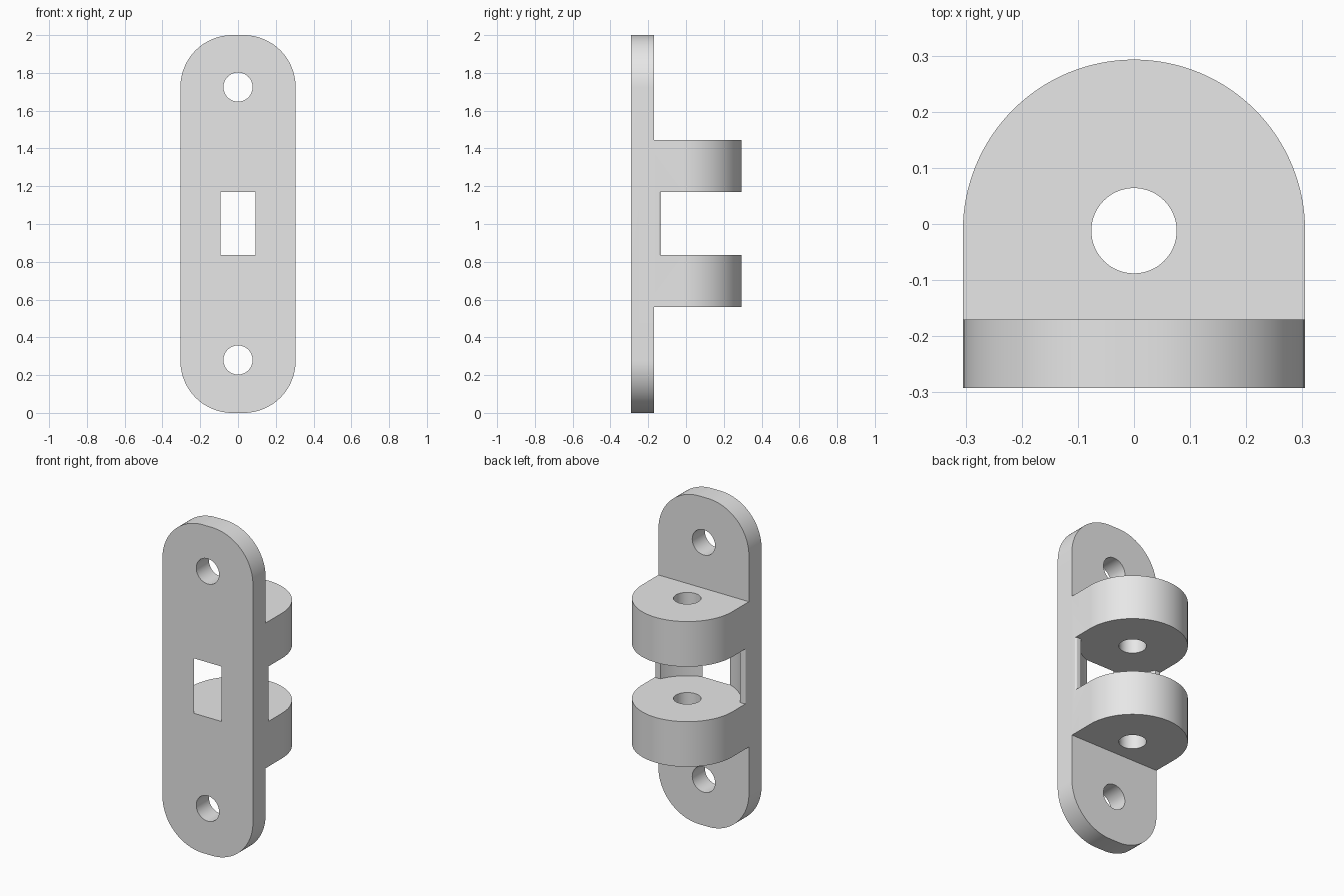
import bpy, bmesh, math
from mathutils import Matrix

if "Cube" in bpy.data.objects:
    bpy.data.objects.remove(bpy.data.objects["Cube"], do_unlink=True)

W = 0.305                      # half width
FRONT, BACK = -0.292, -0.17    # plate faces
PIN_Y, PIN_R = -0.012, 0.076   # hinge pin axis and hole radius
GAP = (0.835, 1.17)            # space between the lugs

grey = bpy.data.materials.new("plain_grey")
grey.use_nodes = True
grey.diffuse_color = (0.8, 0.8, 0.8, 1)
grey.node_tree.nodes["Principled BSDF"].inputs["Base Color"].default_value = (0.8, 0.8, 0.8, 1)


def arc(cx, cy, r, start, end, n):
    angles = [math.radians(start + (end - start) * i / n) for i in range(n + 1)]
    return [(cx + r * math.cos(a), cy + r * math.sin(a)) for a in angles]


def circle(cx, cy, r, n=64):
    return arc(cx, cy, r, 0, 360, n)[:-1]


def prism(name, outline, low, high, upright=False):
    """Extrude an outline along z, or along y when upright (outline is then x, z)."""
    bm = bmesh.new()
    face = bm.faces.new([bm.verts.new((x, y, low)) for x, y in outline])
    side = bmesh.ops.extrude_face_region(bm, geom=[face])["geom"]
    moved = [v for v in side if isinstance(v, bmesh.types.BMVert)]
    bmesh.ops.translate(bm, verts=moved, vec=(0, 0, high - low))
    if upright:
        swap = Matrix(((1, 0, 0, 0), (0, 0, 1, 0), (0, 1, 0, 0), (0, 0, 0, 1)))
        bmesh.ops.transform(bm, matrix=swap, verts=bm.verts)
    bmesh.ops.recalc_face_normals(bm, faces=bm.faces)
    mesh = bpy.data.meshes.new(name)
    bm.to_mesh(mesh)
    bm.free()
    obj = bpy.data.objects.new(name, mesh)
    mesh.materials.append(grey)
    bpy.context.collection.objects.link(obj)
    return obj


def combine(target, tool, operation):
    mod = target.modifiers.new(tool.name, "BOOLEAN")
    mod.operation, mod.solver, mod.object = operation, "EXACT", tool
    bpy.context.view_layer.objects.active = target
    bpy.ops.object.modifier_apply(modifier=mod.name)
    bpy.data.objects.remove(tool, do_unlink=True)


# Mounting plate with rounded corners
R = 0.275
c = W - R
outline = (arc(c, 2 - R, R, 0, 90, 24) + arc(-c, 2 - R, R, 90, 180, 24)
           + arc(-c, R, R, 180, 270, 24) + arc(c, R, R, 270, 360, 24))
bracket = prism("hinge_bracket", outline, FRONT, BACK, upright=True)

# Round-ended knuckle block that becomes the two lugs
knuckle = [(-W, -0.23), (W, -0.23)] + arc(0, PIN_Y, W, 0, 180, 64)
combine(bracket, prism("lugs", knuckle, 0.56, 1.445), "UNION")

# Gap between the lugs, leaving a small rounded ridge on each side
f = 0.01
ridge = -0.135
gap = ([(W + 0.1, 0.4), (-W - 0.1, 0.4), (-W - 0.1, ridge - f)]
       + arc(-W + f, ridge - f, f, 180, 90, 8)
       + arc(W - f, ridge - f, f, 90, 0, 8) + [(W + 0.1, ridge - f)])
combine(bracket, prism("lug_gap", gap, *GAP), "DIFFERENCE")

# Round clearance that breaks through the front as a window
combine(bracket, prism("clearance", circle(0, PIN_Y, 0.295, 128), *GAP), "DIFFERENCE")

# Pin hole and the two screw holes
combine(bracket, prism("pin_hole", circle(0, PIN_Y, PIN_R), 0.4, 1.6), "DIFFERENCE")
for z in (0.28, 1.725):
    combine(bracket, prism("screw_hole", circle(0, z, 0.077), -0.4, -0.1, upright=True), "DIFFERENCE")

bpy.ops.object.select_all(action="DESELECT")
bracket.select_set(True)
bpy.context.view_layer.objects.active = bracket
bpy.ops.object.shade_smooth_by_angle(angle=math.radians(30))
